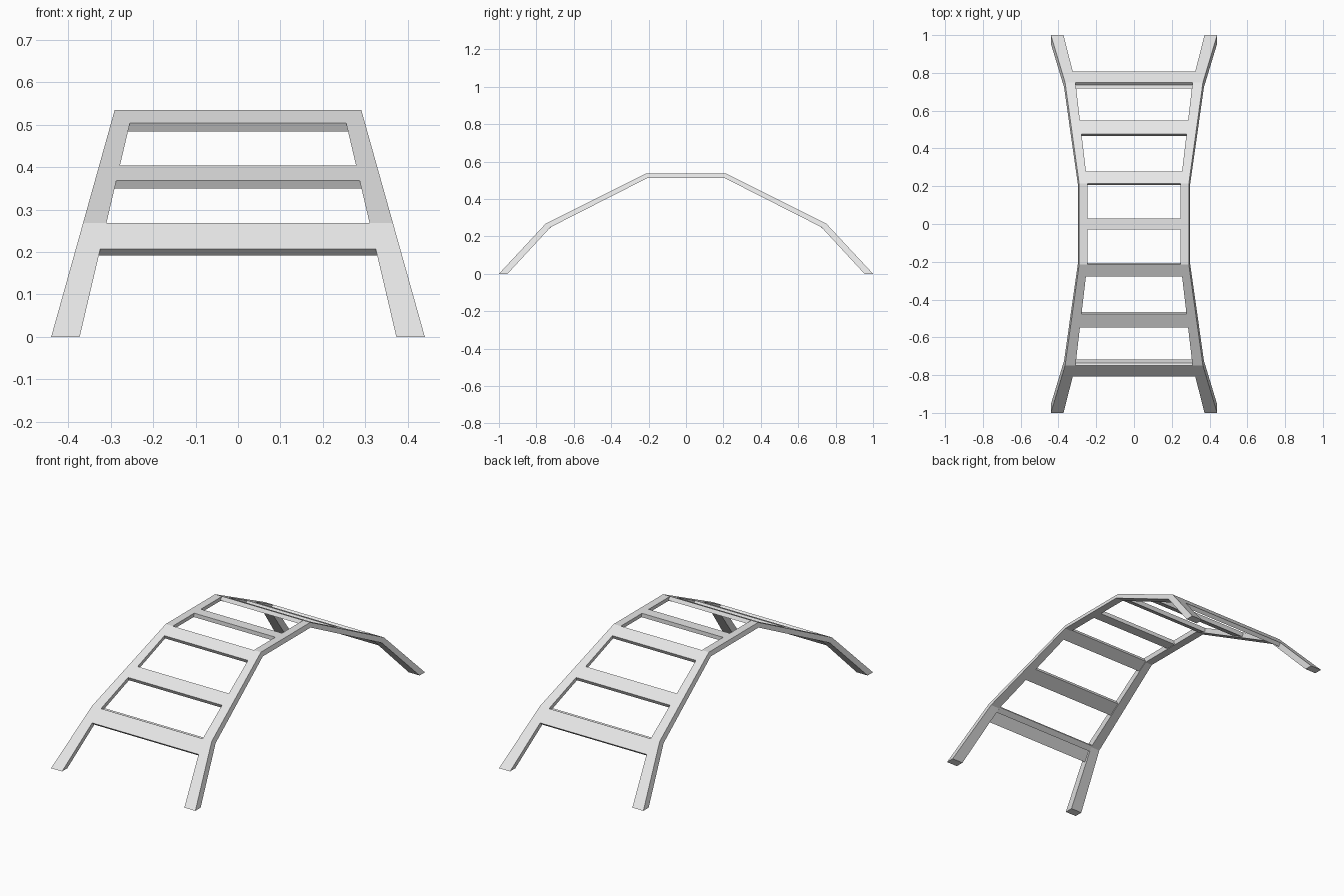
import bpy
import bmesh
from mathutils import Vector

cube = bpy.data.objects.get("Cube")
if cube:
    bpy.data.objects.remove(cube)

grey = bpy.data.materials.new("light_grey")
grey.use_nodes = True
grey.diffuse_color = (0.8, 0.8, 0.8, 1)
grey.node_tree.nodes["Principled BSDF"].inputs["Base Color"].default_value = (0.8, 0.8, 0.8, 1)

# Arch profile, (y, z) of the upper surface on the back half
FOOT, KNEE, CROWN = Vector((1, 0)), Vector((0.75, 0.268)), Vector((0.215, 0.535))
THICK = 0.022


def outer_x(z):
    return 0.44 - 0.28 * z


def inner_x(z):
    return 0.373 - 0.235 * z


def strip(name, stations, low, high):
    """Solid band through (upper, lower) profile points, between two x limits given by height."""
    bm = bmesh.new()
    rings = []
    for top, bottom in stations:
        corners = [(low, top), (high, top), (high, bottom), (low, bottom)]
        rings.append([bm.verts.new((f(p[1]), p[0], p[1])) for f, p in corners])
    for a, b in zip(rings, rings[1:]):
        for i in range(4):
            j = (i + 1) % 4
            bm.faces.new((a[i], a[j], b[j], b[i]))
    bm.faces.new(rings[0])
    bm.faces.new(rings[-1][::-1])
    bmesh.ops.recalc_face_normals(bm, faces=bm.faces)
    mesh = bpy.data.meshes.new(name)
    bm.to_mesh(mesh)
    bm.free()
    mesh.materials.append(grey)
    obj = bpy.data.objects.new(name, mesh)
    bpy.context.collection.objects.link(obj)


def flip(stations):
    return [tuple((-y, z) for y, z in pair) for pair in stations]


def slope_stations(start, end, y_low, y_high):
    """Square-ended board lying flush on one slope of the arch."""
    along = (end - start).normalized()
    down = Vector((-along.y, along.x)) * THICK
    points = [start + along * ((y - start.x) / along.x) for y in (y_low, y_high)]
    return [(p, p + down) for p in points]


def rung(name, stations):
    strip(name, stations, lambda z: -inner_x(z), inner_x)


# Side rails: leaning, tapering, bent at knees and crown
half = [(FOOT, (0.954, 0)), (KNEE, (0.724, 0.249)), (CROWN, (0.208, 0.511))]
rail = half + flip(half)[::-1]
strip("left_rail", rail, inner_x, outer_x)
strip("right_rail", rail, lambda z: -outer_x(z), lambda z: -inner_x(z))

# Rungs on both slopes, with a small ledge behind the knee rung
parts = {
    "knee_rung": slope_stations(FOOT, KNEE, 0.807, 0.75),
    "knee_ledge": [((0.737, 0.254), (0.742, 0.232)), ((0.717, 0.257), (0.717, 0.252))],
    "slope_rung": slope_stations(KNEE, CROWN, 0.548, 0.477),
    "crown_rung": slope_stations(KNEE, CROWN, 0.277, 0.215),
}
for name, stations in parts.items():
    rung("back_" + name, stations)
    rung("front_" + name, flip(stations))

# Flat rung at the top of the arch
top = CROWN.y
rung("middle_rung", [((y, top), (y, top - THICK)) for y in (-0.028, 0.03)])
